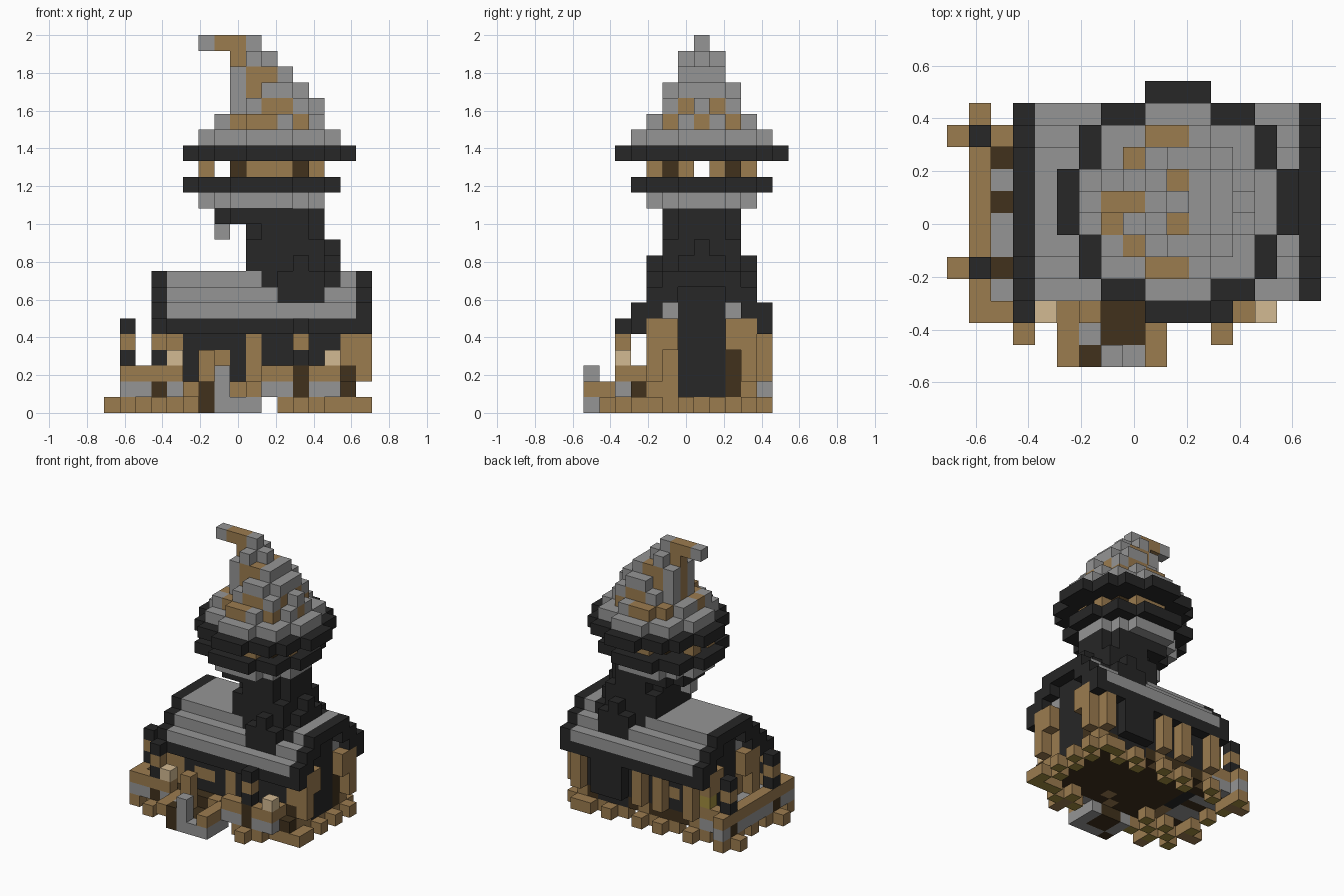
import bpy, bmesh
from mathutils import Vector

U = 1 / 12                      # block size
ORIGIN = Vector((-8.5, -6.5, 0))
COLOURS = {
    "grey_stone": (0.3, 0.3, 0.3),
    "charcoal": (0.02, 0.02, 0.02),
    "oak": (0.33, 0.2, 0.078),
    "dark_oak": (0.052, 0.031, 0.012),
    "pale_wood": (0.65, 0.49, 0.29),
    "ochre": (0.36, 0.27, 0.05),
}
STONE, BLACK, OAK, DARK, PALE, OCHRE = range(6)
grid = {}                       # block cell -> (part, colour)

cube = bpy.data.objects.get("Cube")
if cube:
    bpy.data.objects.remove(cube)


def span(v):
    return range(v[0], v[1] + 1) if isinstance(v, tuple) else (v,)


def box(part, colour, x, y, z):
    """Fill an inclusive range of blocks."""
    for i in span(x):
        for j in span(y):
            for k in span(z):
                grid[i, j, k] = (part, colour)


def disc(part, colour, centres, z, r2):
    """Fill a round layer, stretched along x between centres."""
    for c in span(centres):
        for i in range(c - 5, c + 6):
            for j in range(2, 13):
                if (i - c) ** 2 + (j - 7) ** 2 <= r2:
                    box(part, colour, i, j, z)


def paint(colour, x, y, z):
    """Recolour blocks that already exist."""
    for i in span(x):
        for j in span(y):
            for k in span(z):
                if (i, j, k) in grid:
                    grid[i, j, k] = (grid[i, j, k][0], colour)


# House body, floor and timber frame
box("house_floor", DARK, (4, 15), (3, 10), 1)
box("house_walls", BLACK, (5, 15), (4, 10), (2, 5))
box("back_chimney", BLACK, (11, 13), 10, (1, 5))
box("back_chimney", BLACK, (11, 13), 11, (2, 5))
for j in (4, 10):
    for i in (4, 9, 15):
        box("wall_posts", OAK, i, j, (1, 4))
    box("wall_posts", OAK, (6, 7), j, 3)
box("wall_posts", DARK, 15, 4, 2)
box("wall_posts", OAK, 8, 3, 1)
for i in (4, 7, 9, 15):
    box("back_posts", OAK, i, 11, (2, 4))

# Stepped roof with charcoal eaves and gable trim
for step in range(3):
    box("roof", STONE, (4, 15), (3 + step, 11 - step), 6 + step)
    for x in (3, 16):
        for j in (3 + step, 11 - step):
            box("gable_trim", BLACK, x, j, (5 + step, 6 + step))
for x in (3, 16):
    box("gable_trim", BLACK, x, (5, 9), 8)
for j in (3, 11):
    box("eaves", BLACK, (3, 16), j, 5)

# Gable walls: charcoal centre between recessed and outer posts
for wall, outer in ((4, 3), (15, 16)):
    box("gable_wall", BLACK, wall, (6, 8), (1, 7))
    for j in (5, 9):
        box("gable_posts", OAK, wall, j, (1, 5))
        box("gable_posts", OAK, outer, j, (4, 5))
    paint(DARK, wall, 9, (1, 3))
    for j in (4, 10):
        box("gable_posts", OAK, outer, j, (2, 5))
box("deck_lamp", OCHRE, 3, 10, 3)

# Leaning tower
for j in (4, 10):
    box("tower_base", BLACK, (11, 13), j, (7, 8))
    box("tower_base", BLACK, 12, j, 9)
box("tower_base", BLACK, (10, 14), (5, 9), 8)
box("tower_base", BLACK, (9, 13), (5, 9), 9)
box("tower_base", BLACK, 14, (6, 8), 9)
box("tower_base", BLACK, 14, 7, 10)
disc("tower_shaft", BLACK, 11, 10, 8)
disc("tower_shaft", BLACK, 11, 11, 5)
disc("tower_shaft", BLACK, (9, 11), 12, 5)
box("hanging_stone", STONE, 7, 7, 11)

# Tower room: flared floor, balcony ring and open window ring
disc("tower_floor", STONE, (9, 10), 13, 10)
disc("balcony_ring", BLACK, (9, 10), 14, 18)
for j in (4, 10):
    box("window_posts", OAK, (9, 11), j, 15)
for j in (5, 9):
    for i in (8, 12):
        box("window_posts", DARK, i, j, 15)
for j in (6, 8):
    for i in (6, 13):
        box("window_posts", OAK, i, j, 15)
box("tower_lamp", OCHRE, 11, 8, 15)

# Crooked pointed hat roof, narrowing in rounded layers
disc("hat_brim", BLACK, 10, 16, 26)
disc("hat_band", STONE, 10, 17, 18)
disc("hat_cone", STONE, 10, 18, 10)
box("hat_cone", STONE, (9, 12), (5, 9), 19)
box("hat_cone", STONE, (8, 12), (6, 8), 19)
box("hat_cone", STONE, 13, 7, 19)
box("hat_cone", STONE, (10, 11), (5, 9), 20)
box("hat_cone", STONE, (8, 12), (6, 8), 20)
box("hat_cone", STONE, (8, 11), (6, 8), 21)
box("hat_cone", STONE, (8, 10), 7, 22)
box("hat_cone", STONE, 9, (6, 8), 22)
box("hat_tip", STONE, (6, 9), 7, 23)

# Oak patches on the hat
for x, z in (((8, 10), 18), (12, 18), ((10, 11), 19), (9, 20),
             ((9, 10), 21), ((7, 8), 23)):
    paint(OAK, x, (2, 12), z)
paint(OAK, 8, 7, (19, 22))
paint(OAK, 12, (6, 8), 19)
paint(OAK, 13, 7, 18)
paint(OAK, 7, 6, 18)
box("hat_cone", STONE, 7, 5, 18)

# Side deck and front terrace: stone base with an oak rail
for i in (2, 3):
    for j in range(3, 11):
        box("deck_floor", DARK if j in (4, 7, 9) else STONE, i, j, 1)
for z, colour in ((1, STONE), (2, OAK)):
    box("deck_rail", colour, 1, (2, 11), z)
    box("deck_rail", colour, (1, 4), 2, z)
    box("deck_rail", colour, 2, 10, z)
    box("terrace_rail", colour, (10, 14), 2, z)
    box("terrace_rail", colour, 14, 3, z)
box("terrace_post", DARK, 15, 3, 1)

# Lantern posts with splayed feet
for name, x, y, fx, fy in (("front_right_post", 3, 2, 3, 1),
                           ("front_left_post", 12, 2, 12, 1),
                           ("deck_front_post", 1, 4, 0, 4),
                           ("deck_back_post", 1, 10, 0, 10)):
    for z, colour in enumerate((OAK, DARK, DARK, BLACK, OAK, BLACK)):
        box(name, colour, x, y, z)
    box(name, OAK, fx, fy, 0)
paint(OAK, 3, 2, 2)
paint(OAK, 1, (4, 10), 2)
for i in (4, 14):
    box("rail_caps", PALE, i, 2, 3)

# Entrance steps
box("steps", STONE, (6, 9), (0, 2), 0)
box("steps", DARK, (7, 8), (1, 2), 0)
box("steps", DARK, 6, 0, (0, 1))
box("steps", STONE, 6, 1, 1)
for i in (5, 9):
    box("step_sides", OAK, i, (0, 2), 1)
box("step_sides", OAK, 6, 2, (1, 3))
box("step_pillar", STONE, 7, 0, (1, 2))

# Scattered foundation feet
for i in range(1, 17):
    if not 6 <= i <= 10:
        box("foundation_feet", OAK, i, 2 if i % 2 and i < 15 else 3, 0)
for j in (4, 6, 8, 10):
    box("foundation_feet", OAK, 16, j, 0)
    box("foundation_feet", OAK, 15, j + 1, 0)
    box("foundation_feet", OAK, 1, j + 1, 0)
for i in (4, 7, 9, 12, 14):
    box("foundation_feet", OAK, i, 11, 0)
    box("foundation_feet", OAK, i - 1, 10, 0)
for i in (3, 5):
    box("foundation_feet", OAK, i, 4, 0)

# Materials
materials = []
for name, rgb in COLOURS.items():
    m = bpy.data.materials.new(name)
    m.use_nodes = True
    m.diffuse_color = (*rgb, 1)
    m.node_tree.nodes["Principled BSDF"].inputs["Base Color"].default_value = (*rgb, 1)
    materials.append(m)

# One mesh per part, using only the exposed block faces
for part in sorted({p for p, _ in grid.values()}):
    bm = bmesh.new()
    for cell, (owner, colour) in grid.items():
        if owner != part:
            continue
        for axis in range(3):
            for side in (0, 1):
                near = list(cell)
                near[axis] += 2 * side - 1
                if tuple(near) in grid:
                    continue
                ring = []
                for a, b in ((0, 0), (1, 0), (1, 1), (0, 1)):
                    p = Vector(cell)
                    p[axis] += side
                    p[(axis + 1) % 3] += a
                    p[(axis + 2) % 3] += b
                    ring.append(bm.verts.new((p + ORIGIN) * U))
                face = bm.faces.new(ring if side else ring[::-1])
                sole = part == "foundation_feet" and axis == 2 and side == 0
                face.material_index = OCHRE if sole else colour
    bmesh.ops.remove_doubles(bm, verts=bm.verts[:], dist=U / 100)
    mesh = bpy.data.meshes.new(part)
    bm.to_mesh(mesh)
    bm.free()
    for m in materials:
        mesh.materials.append(m)
    bpy.context.collection.objects.link(bpy.data.objects.new(part, mesh))
